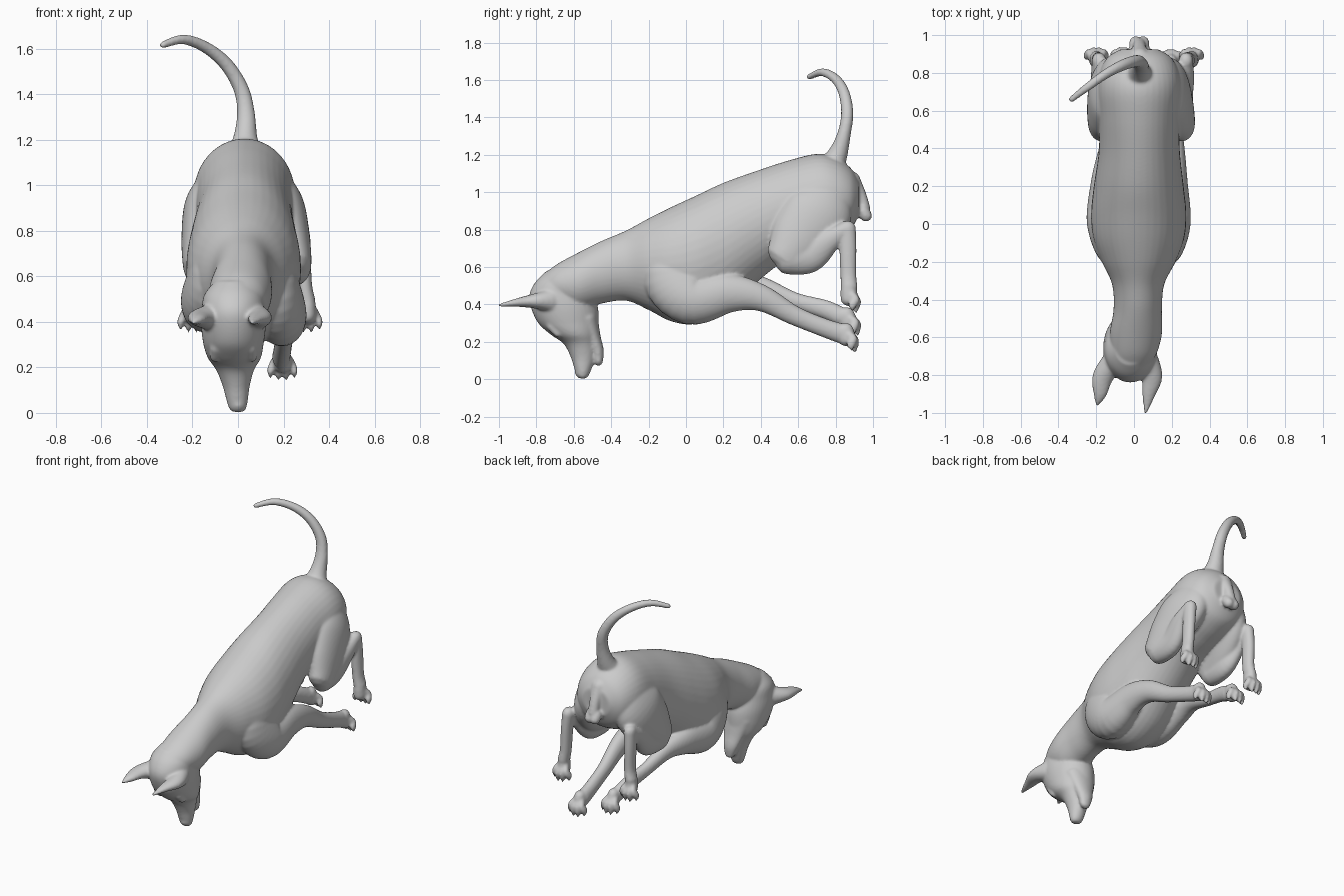
import bpy, bmesh, math
from mathutils import Vector as V

bm = bmesh.new()
N = 40


def spline(pts, steps=6):
    """Catmull-Rom resample of tuples of numbers."""
    out = []
    for i in range(len(pts) - 1):
        p0, p1, p2, p3 = (pts[max(0, min(len(pts) - 1, i + k))] for k in (-1, 0, 1, 2))
        for s in range(steps):
            t = s / steps
            out.append(tuple(0.5 * (2 * b + (c - a) * t + (2 * a - 5 * b + 4 * c - d) * t * t
                                    + (3 * b - a - 3 * c + d) * t ** 3)
                             for a, b, c, d in zip(p0, p1, p2, p3)))
    return out + [tuple(pts[-1])]


def skin(rings):
    """Closed shell through elliptical rings (centre, half axis a, half axis b)."""
    loops = []
    for c, a, b in rings:
        loops.append([bm.verts.new(c + a * math.cos(2 * math.pi * k / N) + b * math.sin(2 * math.pi * k / N))
                      for k in range(N)])
    for l0, l1 in zip(loops, loops[1:]):
        for k in range(N):
            bm.faces.new((l0[k], l0[(k + 1) % N], l1[(k + 1) % N], l1[k]))
    bm.faces.new(loops[0][::-1])
    bm.faces.new(loops[-1])


def tube(pts):
    """Rounded limb through (x, y, z, side radius, other radius)."""
    pts = spline(pts)
    rings = []
    for i, p in enumerate(pts):
        c = V(p[:3])
        t = (V(pts[min(i + 1, len(pts) - 1)][:3]) - V(pts[max(i - 1, 0)][:3])).normalized()
        ref = V((1, 0, 0)) if abs(t.x) < 0.9 else V((0, 1, 0))
        a = (ref - t * ref.dot(t)).normalized()
        b = t.cross(a)
        ring = (c, a * p[3], b * p[4])
        cap = [(c + t * s * min(p[3], p[4]) * math.sin(g), a * p[3] * math.cos(g), b * p[4] * math.cos(g))
               for s in ((-1,) if i == 0 else (1,)) for g in (0.5, 1.0, 1.4)]
        if i == 0:
            rings += cap[::-1] + [ring]
        elif i == len(pts) - 1:
            rings += [ring] + cap
        else:
            rings.append(ring)
    skin(rings)


def paw(x, y, z, dy, dz, spread=0.065):
    """Pad and four fanned toes with claws; the inner toes sit further forward."""
    d = V((0, dy, dz)).normalized()
    out = V((0, -d.z, d.y))
    p = V((x, y, z))
    tube([(*(p - d * 0.03), 0.036, 0.044), (*(p + d * 0.02), 0.04, 0.048)])
    for i in range(4):
        s = (i - 1.5) / 1.5
        n = 1 - abs(s)
        start = p + V((s * 0.028, 0, 0)) + out * 0.012
        end = p + V((s * spread * 0.8, 0, 0)) + d * (0.055 + 0.02 * n) + out * (0.022 * n + 0.012)
        tube([(*start, 0.016, 0.022), (*((start + end) / 2 + out * 0.018), 0.018, 0.023),
              (*end, 0.016, 0.023), (*(end + d * 0.028), 0.006, 0.008)])


# torso and neck: y, top z, bottom z, half width, centre x
torso = [(-.76, .56, .44, .08, -.01), (-.69, .615, .40, .118, 0), (-.58, .675, .37, .138, .01),
         (-.45, .74, .405, .128, .02), (-.32, .795, .42, .138, .022), (-.2, .86, .37, .195, .025),
         (-.08, .92, .31, .24, .025), (.05, .98, .295, .252, .025), (.2, 1.05, .36, .238, .025),
         (.38, 1.115, .52, .215, .028), (.55, 1.17, .65, .212, .028), (.7, 1.205, .71, .222, .028),
         (.8, 1.185, .75, .21, .028), (.88, 1.13, .80, .17, .028), (.925, 1.06, .88, .1, .028)]
skin([(V((cx, y, (a + b) / 2)), V((w, 0, 0)), V((0, 0, (a - b) / 2))) for y, a, b, w, cx in spline(torso)])

# head pointing down: z, front y, back y, half width
head = [(.004, -.57, -.535, .024), (.02, -.585, -.52, .038), (.06, -.598, -.503, .048), (.12, -.617, -.485, .06),
        (.19, -.655, -.478, .084), (.24, -.725, -.472, .116), (.3, -.79, -.466, .132), (.38, -.828, -.47, .142),
        (.45, -.838, -.49, .14), (.52, -.805, -.52, .128), (.58, -.745, -.57, .08)]
skin([(V((-.02 * min(1, z / .3), (f + b) / 2, z)), V((w, 0, 0)), V((0, (b - f) / 2, 0)))
      for z, f, b, w in spline(head)])

# lower jaw, nose and brows
tube([(-.015, -.53, .32, .105, .06), (-.01, -.495, .22, .07, .04), (-.005, -.473, .15, .05, .034),
      (0, -.468, .095, .034, .024)])
tube([(0, -.575, .035, .027, .02), (0, -.565, .018, .024, .016)])
for s in (-1, 1):
    tube([(-.02 + s * .076, -.72, .285, .026, .026), (-.02 + s * .082, -.685, .245, .022, .022)])

# ears
for bx, mx, tx, ty in ((-.11, -.165, -.195, -.955), (.075, .095, .062, -.995)):
    tube([(bx, -.72, .42, .055, .065), (mx, -.81, .418, .055, .04),
          ((mx + tx) / 2, -.9, .41, .036, .023), (tx, ty, .396, .01, .009)])

# tail
tube([(.03, .76, 1.11, .1, .08), (.032, .81, 1.2, .056, .054), (.035, .845, 1.31, .04, .036),
      (.015, .862, 1.42, .034, .033), (-.05, .845, 1.53, .03, .03), (-.14, .80, 1.605, .026, .026),
      (-.24, .73, 1.641, .022, .022), (-.33, .66, 1.617, .016, .016)])

# under-tail anatomy
tube([(.028, .89, 1.07, .05, .04), (.028, .93, .98, .036, .036), (.028, .95, .91, .036, .036)])
for s in (-1, 1):
    tube([(.028 + s * .02, .945, .9, .034, .034), (.028 + s * .02, .962, .875, .033, .033)])

# forelegs: shoulder, elbow, forearm, wrist
tube([(.13, .02, .72, .08, .12), (.165, -.06, .56, .105, .17), (.19, .03, .43, .112, .14),
      (.21, .23, .46, .074, .105), (.215, .4, .435, .053, .072), (.205, .58, .34, .04, .052),
      (.195, .74, .275, .039, .05), (.19, .83, .245, .04, .054)])
paw(.195, .858, .235, .2, -.9)
tube([(-.08, .02, .74, .08, .12), (-.112, -.06, .6, .105, .17), (-.14, .04, .49, .112, .14),
      (-.155, .24, .5, .07, .09), (-.135, .4, .49, .05, .06), (-.105, .58, .42, .036, .045),
      (-.08, .74, .375, .036, .05), (-.065, .83, .335, .038, .05)])
paw(-.06, .865, .32, .3, -.9)

# hind legs: thigh, knee, shin, hock, rear pastern
for s, knee, hock, foot in ((1, .252, .275, .305), (-1, -.172, -.185, -.2)):
    hip = .028 + s * .11
    tube([(hip, .75, .99, .1, .14), (hip + s * .05, .705, .89, .105, .185),
          ((hip + knee) / 2 + s * .03, .61, .76, .092, .165), (knee, .535, .66, .073, .112)])
    tube([(knee, .54, .65, .07, .09), (knee, .66, .665, .06, .095), (hock, .77, .745, .044, .062),
          (hock, .85, .8, .038, .042)])
    tube([(hock, .862, .81, .038, .046), ((hock * 2 + foot) / 3, .866, .7, .034, .046),
          (foot - s * .012, .868, .56, .033, .043), (foot, .872, .49, .036, .045)])
    paw(foot, .872, .45, .1, -.9)

# fuse the shells into one smooth skin
bmesh.ops.recalc_face_normals(bm, faces=bm.faces)
mesh = bpy.data.meshes.new("dog_body")
bm.to_mesh(mesh)
bm.free()
dog = bpy.data.objects.new("dog_body", mesh)
bpy.context.collection.objects.link(dog)
rm = dog.modifiers.new("fuse", 'REMESH')
rm.mode = 'VOXEL'
rm.voxel_size = 0.008
rm.use_smooth_shade = True
sm = dog.modifiers.new("soften", 'SMOOTH')
sm.factor = 0.5
sm.iterations = 8
